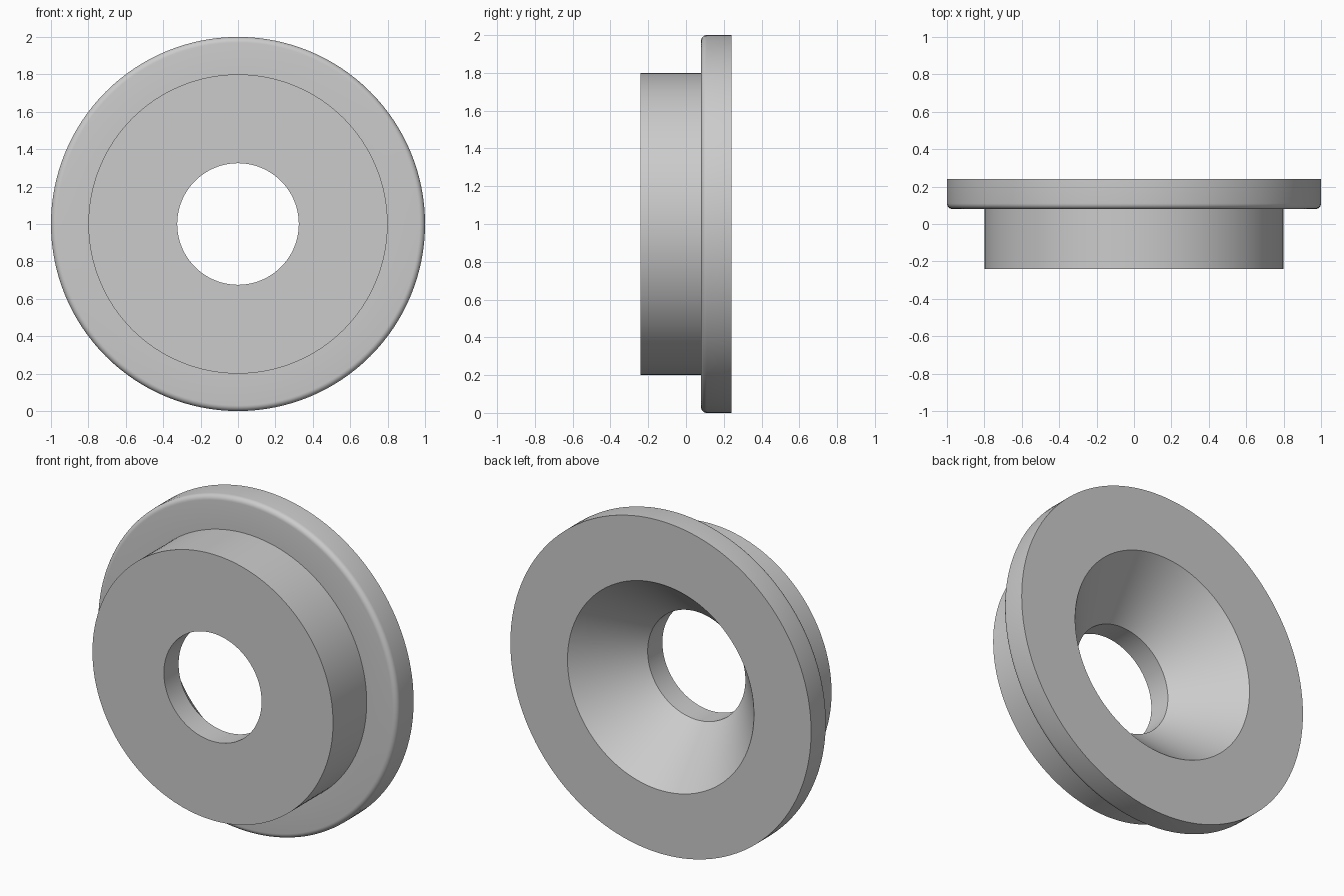
import bpy, bmesh, math
from mathutils import Matrix, Vector

cube = bpy.data.objects.get("Cube")
if cube:
    bpy.data.objects.remove(cube, do_unlink=True)

SEGMENTS = 128
FILLET = 0.03
CENTRE = Vector((0, 0, 1))

# Grey material
grey = bpy.data.materials.new("plain_grey")
grey.use_nodes = True
colour = (0.6, 0.6, 0.6, 1)
grey.diffuse_color = colour
grey.node_tree.nodes["Principled BSDF"].inputs["Base Color"].default_value = colour

# Half section as (radius, y): bore, hub, rounded flange, countersink
profile = [(0.325, -0.10), (0.325, -0.24), (0.80, -0.24), (0.80, 0.08)]
for i in range(7):
    a = math.pi / 2 * i / 6
    profile.append((1 - FILLET + FILLET * math.sin(a),
                    0.08 + FILLET - FILLET * math.cos(a)))
profile += [(1.0, 0.24), (0.62, 0.24)]

# Revolve the closed section about the y axis
bm = bmesh.new()
rings = []
for s in range(SEGMENTS):
    turn = Matrix.Rotation(math.tau * s / SEGMENTS, 3, 'Y')
    rings.append([bm.verts.new(turn @ Vector((0, y, r)) + CENTRE) for r, y in profile])
n = len(profile)
for s in range(SEGMENTS):
    a, b = rings[s], rings[(s + 1) % SEGMENTS]
    for i in range(n):
        j = (i + 1) % n
        bm.faces.new((a[i], a[j], b[j], b[i]))
bmesh.ops.recalc_face_normals(bm, faces=bm.faces)
mesh = bpy.data.meshes.new("flanged_bushing")
bm.to_mesh(mesh)
bm.free()
mesh.materials.append(grey)

bushing = bpy.data.objects.new("flanged_bushing", mesh)
bpy.context.collection.objects.link(bushing)

# Smooth round walls, crisp rims
bpy.ops.object.select_all(action='DESELECT')
bushing.select_set(True)
bpy.context.view_layer.objects.active = bushing
bpy.ops.object.shade_smooth_by_angle(angle=math.radians(30))
